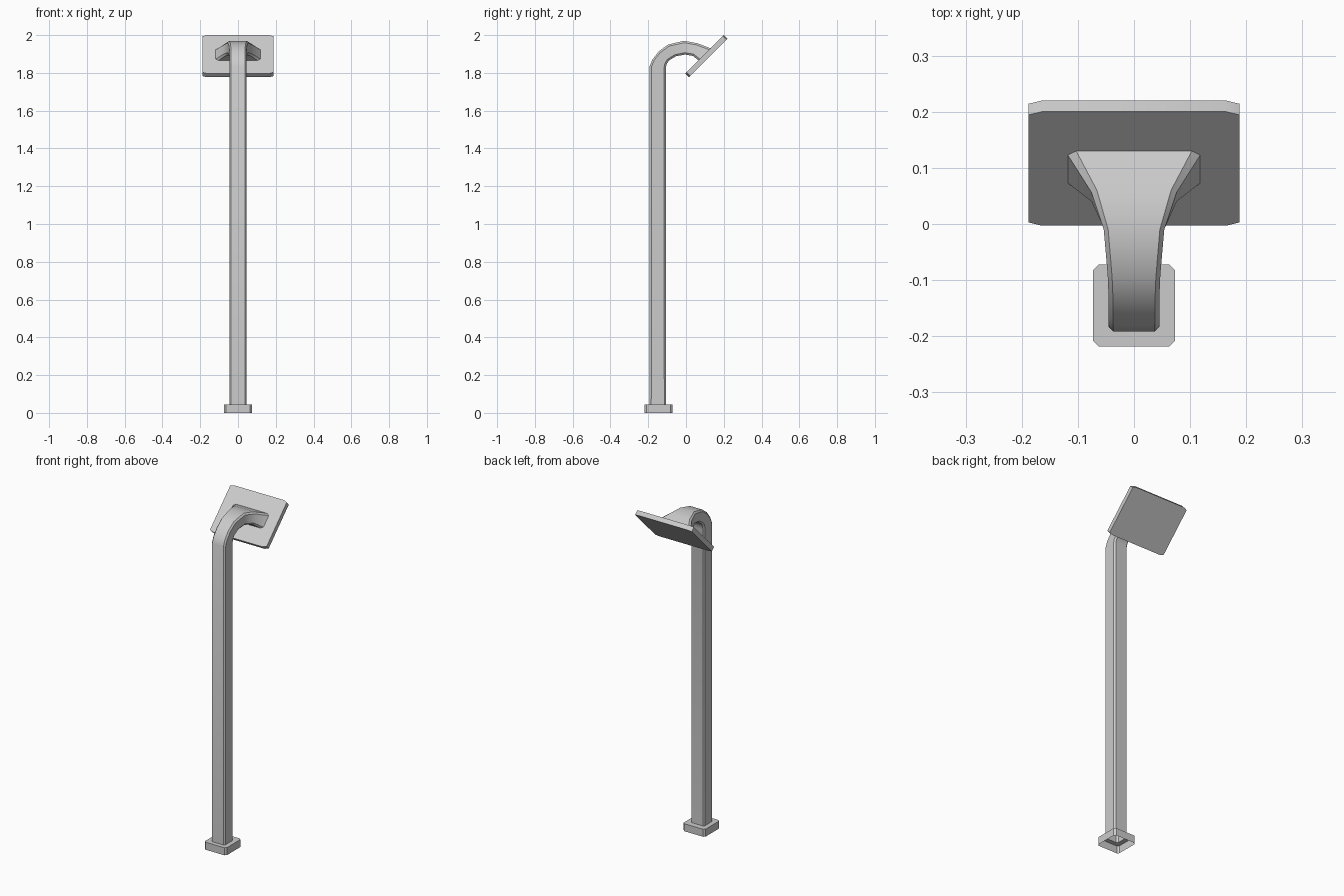
import bpy, bmesh
from mathutils import Vector as V

if "Cube" in bpy.data.objects:
    bpy.data.objects.remove(bpy.data.objects["Cube"])


def ring(c, hx, v, cx, cv):
    """Chamfered rectangle: half width hx along x, half vector v across, chamfers cx / cv."""
    c, v = V(c), V(v)
    n = v.length
    k = (n - cv) / n
    pts = [(hx, -k), (hx, k), (hx - cx, 1), (cx - hx, 1),
           (-hx, k), (-hx, -k), (cx - hx, -1), (hx - cx, -1)]
    return [c + V((x, 0, 0)) + v * s for x, s in pts]


def loft(name, rings, caps=False):
    bm = bmesh.new()
    loops = [[bm.verts.new(p) for p in r] for r in rings]
    for a, b in zip(loops, loops[1:]):
        for i in range(8):
            j = (i + 1) % 8
            bm.faces.new((a[i], a[j], b[j], b[i]))
    if caps:
        bm.faces.new(loops[0][::-1])
        bm.faces.new(loops[-1])
    me = bpy.data.meshes.new(name)
    bm.to_mesh(me)
    bm.free()
    ob = bpy.data.objects.new(name, me)
    bpy.context.collection.objects.link(ob)
    bpy.ops.object.select_all(action='DESELECT')
    ob.select_set(True)
    bpy.context.view_layer.objects.active = ob
    bpy.ops.object.shade_smooth_by_angle(angle=0.6)
    return ob


# base collar, open underneath, with a hole where the post enters
Y = -0.1455
post = ring((0, -0.1495, 0.045), 0.045, (0, 0.0425, 0), 0.008, 0.008)
loft("base_collar", [ring((0, Y, z), 0.073, (0, 0.073, 0), 0.01, 0.01)
                     for z in (0, 0.045)] + [post])

# post and curved arm: inner point, outer point (y, z), half width, chamfer
sections = [
    ((-0.107, 1.825), (-0.192, 1.835), 0.045, 0.008),
    ((-0.102, 1.848), (-0.178, 1.870), 0.045, 0.008),
    ((-0.090, 1.866), (-0.144, 1.914), 0.045, 0.008),
    ((-0.053, 1.888), (-0.095, 1.950), 0.047, 0.008),
    ((-0.005, 1.897), (-0.010, 1.970), 0.054, 0.008),
    ((0.037, 1.890), (0.060, 1.957), 0.076, 0.010),
    ((0.066, 1.866), (0.130, 1.930), 0.118, 0.015),
]
rings = [post]
for (y0, z0), (y1, z1), w, c in sections:
    # the inner side of the bend is +y on the post
    rings.append(ring((0, (y0 + y1) / 2, (z0 + z1) / 2), w,
                      (0, (y0 - y1) / 2, (z0 - z1) / 2), c, 0.01))
loft("post_and_arm", rings)

# tilted head plate at 45 degrees
d = 0.5 ** 0.5
mid = V((0, 0.1085, 1.8885))
normal = V((0, -d, d))
loft("head_plate", [ring(mid + normal * s, 0.188, (0, 0.1435 * d, 0.1435 * d), 0.023, 0.008)
                    for s in (-0.014, 0.014)], caps=True)
